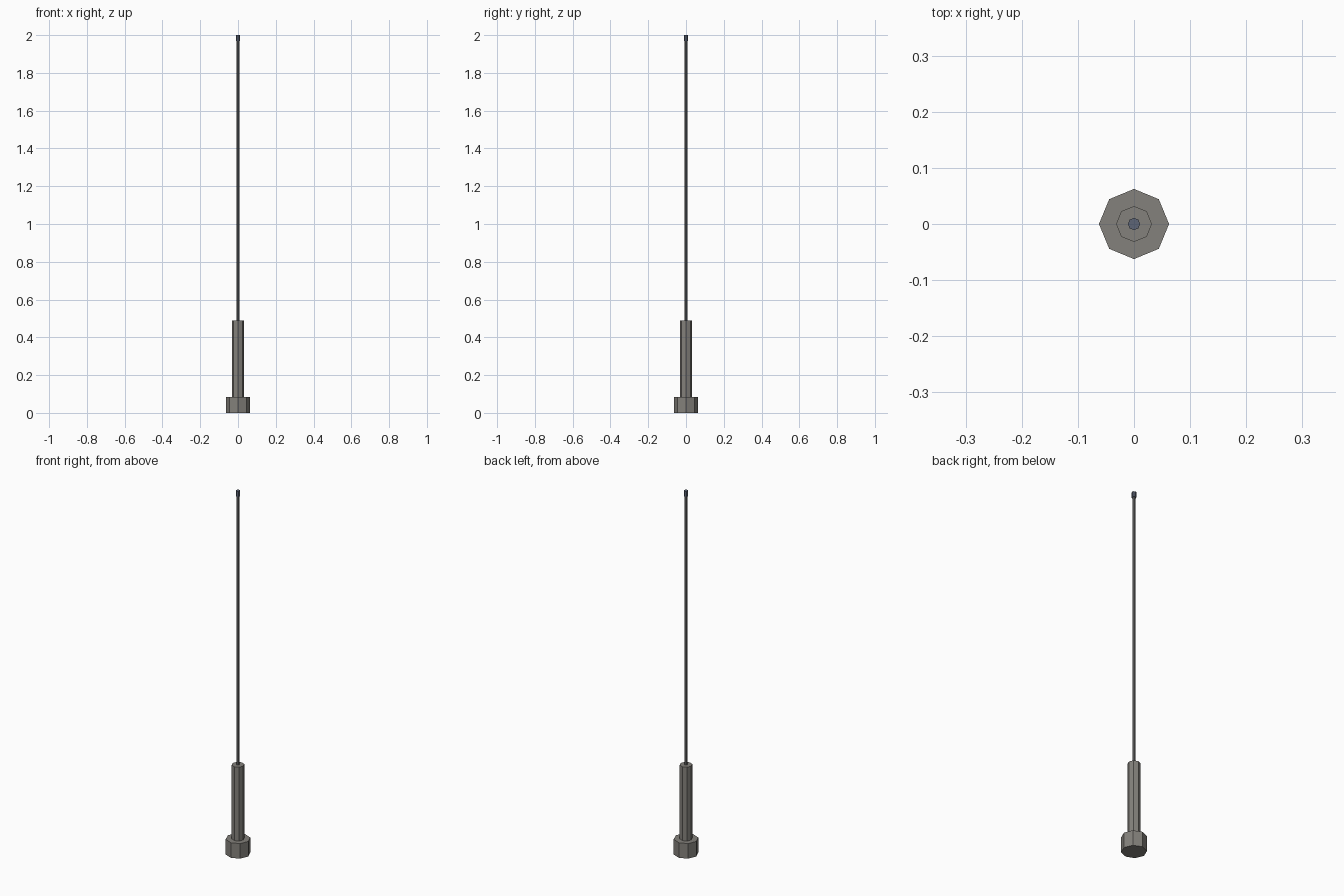
import bpy

if "Cube" in bpy.data.objects:
    bpy.data.objects.remove(bpy.data.objects["Cube"])


def material(name, rgb):
    mat = bpy.data.materials.new(name)
    mat.diffuse_color = (*rgb, 1.0)
    mat.use_nodes = True
    mat.node_tree.nodes["Principled BSDF"].inputs["Base Color"].default_value = mat.diffuse_color
    return mat


def prism(name, radius, z0, z1, mat, sides=8):
    """Upright flat-faced prism with corners on the x and y axes."""
    bpy.ops.mesh.primitive_cylinder_add(
        vertices=sides, radius=radius, depth=z1 - z0,
        location=(0, 0, (z0 + z1) / 2))
    obj = bpy.context.object
    obj.name = name
    obj.data.materials.append(mat)
    return obj


metal = material("warm_grey_metal", (0.23, 0.22, 0.20))
rod_grey = material("rod_grey", (0.14, 0.14, 0.14))
tip_blue = material("tip_blue_grey", (0.11, 0.13, 0.18))

# Mounting foot and the sleeve that holds the rod
prism("mount_base", 0.0625, 0.0, 0.083, metal)
prism("sleeve", 0.032, 0.083, 0.49, metal)

# Thin whip rod and its end cap
prism("whip_rod", 0.008, 0.49, 1.972, rod_grey)
prism("tip_cap", 0.011, 1.97, 2.0, tip_blue)
